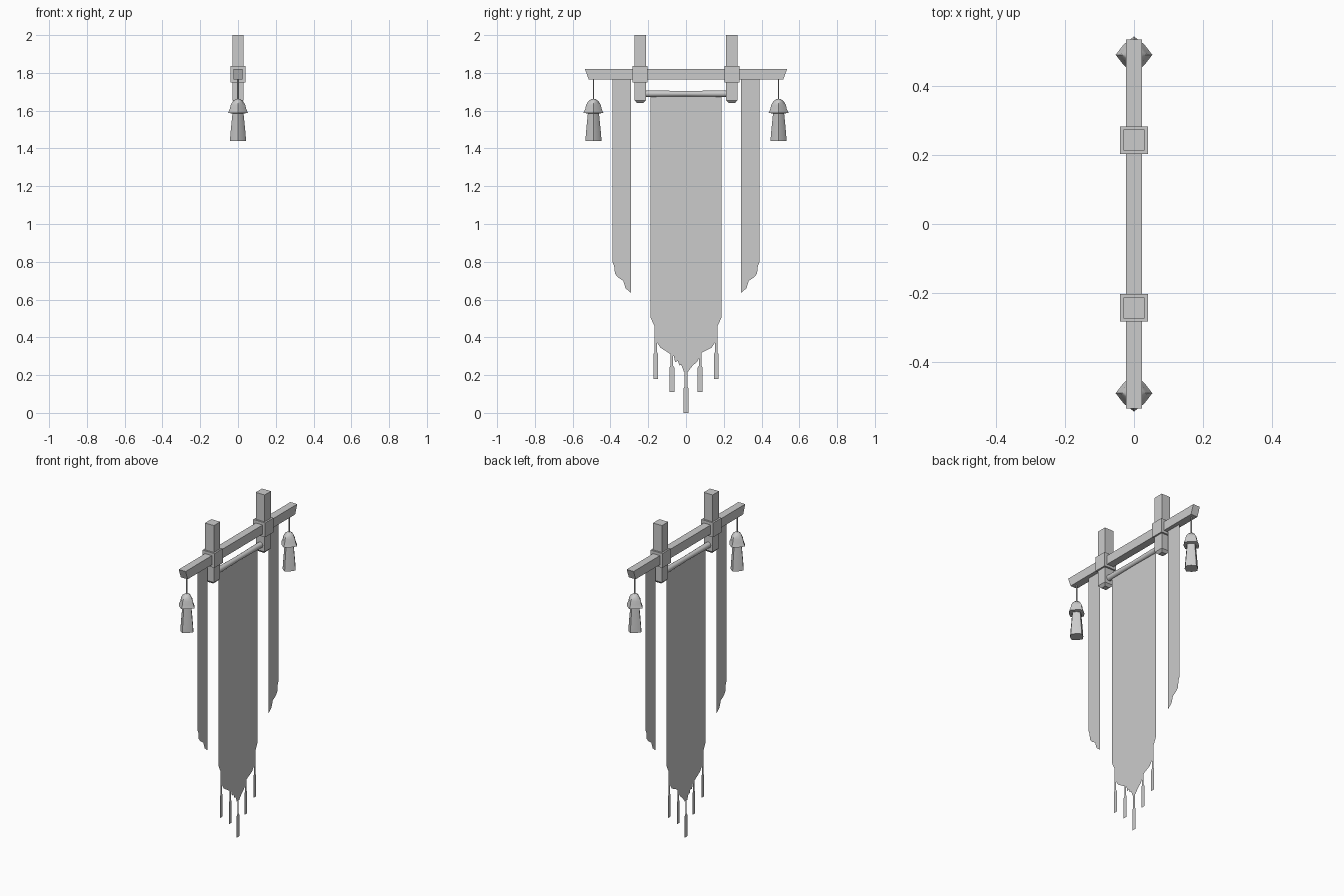
import bpy, bmesh, math

cube = bpy.data.objects.get("Cube")
if cube:
    bpy.data.objects.remove(cube, do_unlink=True)

GREY = (0.6, 0.6, 0.6, 1)
mat = bpy.data.materials.new("plain_grey")
mat.use_nodes = True
mat.diffuse_color = GREY
mat.node_tree.nodes["Principled BSDF"].inputs["Base Color"].default_value = GREY


def finish(name, bm, smooth=None, closed=True):
    if closed:
        bmesh.ops.recalc_face_normals(bm, faces=bm.faces)
    mesh = bpy.data.meshes.new(name)
    bm.to_mesh(mesh)
    bm.free()
    mesh.materials.append(mat)
    ob = bpy.data.objects.new(name, mesh)
    bpy.context.collection.objects.link(ob)
    if smooth:
        bpy.ops.object.select_all(action="DESELECT")
        ob.select_set(True)
        bpy.context.view_layer.objects.active = ob
        bpy.ops.object.shade_smooth_by_angle(angle=math.radians(smooth))
    return ob


def lathe(name, profile, y, sides, pinch=1, smooth=None):
    """Stack rings of (radius, z); odd corners are pulled in by pinch."""
    bm = bmesh.new()
    rings = []
    for r, z in profile:
        ring = []
        for i in range(sides):
            a = math.tau * i / sides
            k = r * (pinch if i % 2 else 1)
            ring.append(bm.verts.new((k * math.cos(a), y + k * math.sin(a), z)))
        rings.append(ring)
    for low, high in zip(rings, rings[1:]):
        for i in range(sides):
            j = (i + 1) % sides
            bm.faces.new((low[i], low[j], high[j], high[i]))
    bm.faces.new(rings[0])
    bm.faces.new(rings[-1])
    return finish(name, bm, smooth)


def square_stack(name, profile, y):
    """Square blocks from (half width, z) levels."""
    bm = bmesh.new()
    rings = [[bm.verts.new((sx * w, y + sy * w, z))
              for sx, sy in ((-1, -1), (1, -1), (1, 1), (-1, 1))] for w, z in profile]
    for low, high in zip(rings, rings[1:]):
        for i in range(4):
            j = (i + 1) % 4
            bm.faces.new((low[i], low[j], high[j], high[i]))
    bm.faces.new(rings[0])
    bm.faces.new(rings[-1])
    return finish(name, bm)


def sheet(name, outline, half_depth=0):
    """Flat outline in the y-z plane, with optional thickness along x."""
    bm = bmesh.new()
    face = bm.faces.new([bm.verts.new((half_depth, y, z)) for y, z in outline])
    if half_depth:
        new = bmesh.ops.extrude_face_region(bm, geom=[face], use_keep_orig=True)["geom"]
        for v in new:
            if isinstance(v, bmesh.types.BMVert):
                v.co.x = -half_depth
    else:
        bmesh.ops.triangulate(bm, faces=[face])
    return finish(name, bm, closed=bool(half_depth))


# Crossbar with slanted ends
sheet("crossbar", [(-0.515, 1.765), (0.515, 1.765), (0.535, 1.82), (-0.535, 1.82)], 0.023)

# Banner rod, slightly thinner in the middle
rod = lathe("banner_rod", [(0.018, -0.215), (0.015, 0), (0.018, 0.215)], 0, 10, smooth=40)
rod.rotation_euler.x = math.pi / 2
rod.location.z = 1.69

# Main banner with a ragged pointed hem
hem = [(0.188, 1.69), (0.188, 0.505), (0.167, 0.46), (0.167, 0.37), (0.152, 0.37),
       (0.135, 0.345), (0.085, 0.32), (0.064, 0.3), (0.058, 0.27), (0.043, 0.275),
       (0.035, 0.25), (0.025, 0.255), (0.012, 0.22)]
sheet("main_banner", [(-y, z) for y, z in hem] + [(y, z) for y, z in reversed(hem)])

# Hanging strips on the hem
for i, (y, top, mid, low) in enumerate([
        (-0.16, 0.37, 0.31, 0.18), (-0.075, 0.315, 0.24, 0.11), (0, 0.22, 0.13, 0),
        (0.075, 0.315, 0.24, 0.11), (0.16, 0.37, 0.31, 0.18)]):
    half = [(0.007, top), (0.007, mid + 0.01), (0.013, mid), (0.013, low)]
    sheet(f"hem_strip_{i + 1}",
          [(y - w, z) for w, z in half] + [(y + w, z) for w, z in reversed(half)])

ribbon = [(0.291, 1.765), (0.291, 0.635), (0.32, 0.66), (0.333, 0.7), (0.36, 0.717),
          (0.376, 0.737), (0.38, 0.775), (0.389, 0.8), (0.389, 1.765)]

for side, s in (("rear", 1), ("front", -1)):
    # Post with chamfered foot, and the collar around the crossbar
    square_stack(f"{side}_post", [(0.016, 1.64), (0.03, 1.655), (0.03, 2)], s * 0.243)
    square_stack(f"{side}_collar", [(0.04, 1.75), (0.04, 1.837)], s * 0.243)
    # Narrow side ribbon
    sheet(f"{side}_ribbon", [(s * y, z) for y, z in ribbon])
    # Cord, bell cap and tassel skirt
    y = s * 0.49
    lathe(f"{side}_cord", [(0.004, 1.65), (0.004, 1.77)], y, 6)
    lathe(f"{side}_tassel_cap", [(0.03, 1.585), (0.053, 1.588), (0.043, 1.61), (0.039, 1.63),
                                 (0.027, 1.65), (0.009, 1.663)], y, 8, 0.8, 60)
    lathe(f"{side}_tassel_skirt", [(0.043, 1.44), (0.038, 1.5), (0.029, 1.59)], y, 8, 0.85, 60)
